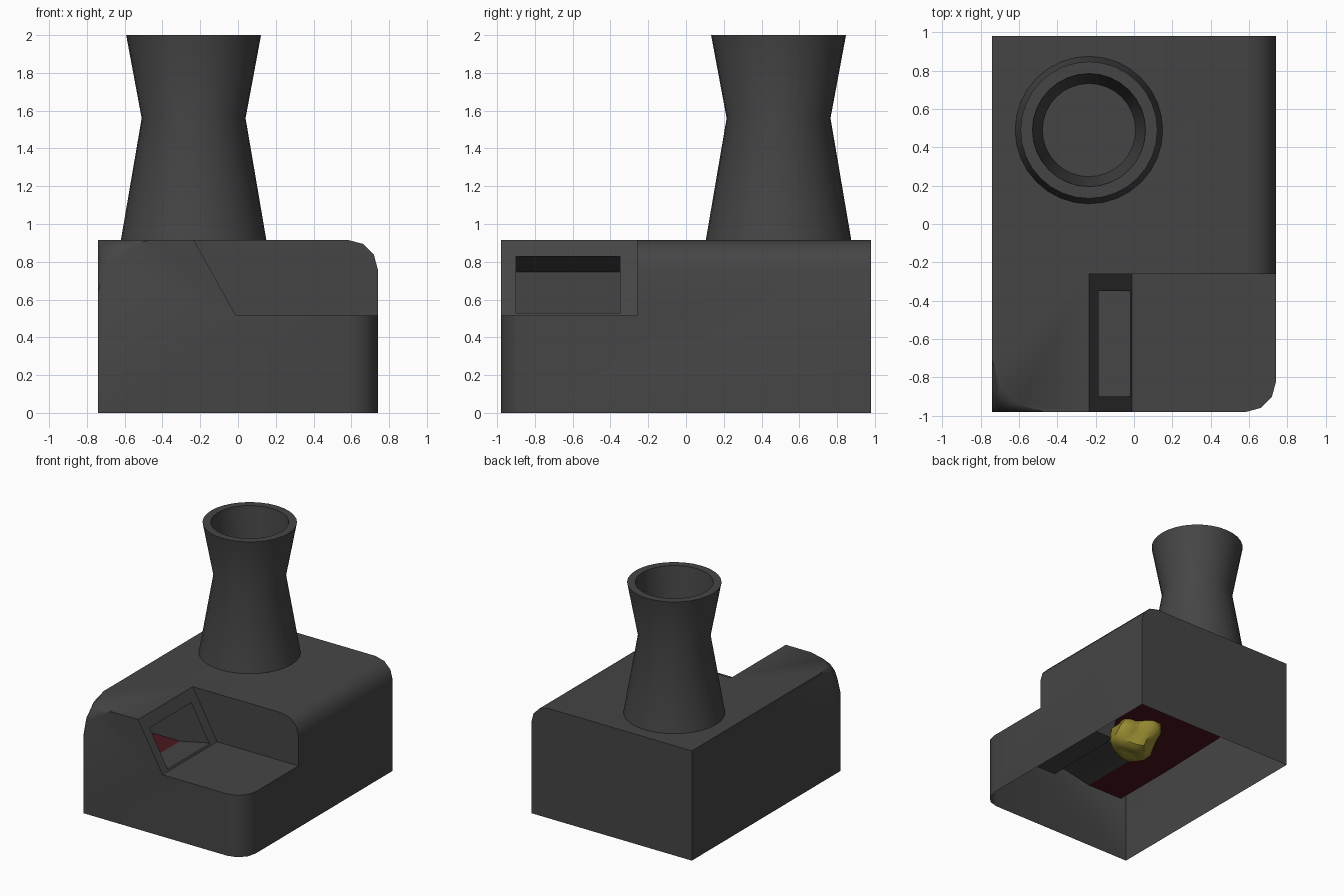
import bpy, bmesh, math
from mathutils import Vector, noise

if "Cube" in bpy.data.objects:
    bpy.data.objects.remove(bpy.data.objects["Cube"])


def material(name, rgb):
    m = bpy.data.materials.new(name)
    m.diffuse_color = (*rgb, 1)
    m.use_nodes = True
    m.node_tree.nodes["Principled BSDF"].inputs["Base Color"].default_value = m.diffuse_color
    return m


def finish(name, bm, mat=None, smooth=True):
    mesh = bpy.data.meshes.new(name)
    bm.to_mesh(mesh)
    bm.free()
    ob = bpy.data.objects.new(name, mesh)
    bpy.context.collection.objects.link(ob)
    if mat:
        mesh.materials.append(mat)
    bpy.ops.object.select_all(action='DESELECT')
    ob.select_set(True)
    bpy.context.view_layer.objects.active = ob
    if smooth:
        bpy.ops.object.shade_smooth_by_angle(angle=math.radians(35))
    return ob


def prism(name, profile, y0, y1):
    """Extrude an x-z profile along y."""
    bm = bmesh.new()
    f = bm.faces.new([bm.verts.new((x, y0, z)) for x, z in profile])
    ext = bmesh.ops.extrude_face_region(bm, geom=[f])
    for v in ext['geom']:
        if isinstance(v, bmesh.types.BMVert):
            v.co.y = y1
    bmesh.ops.recalc_face_normals(bm, faces=bm.faces)
    return finish(name, bm, smooth=False)


def cut(ob, cutter):
    bpy.context.view_layer.objects.active = ob
    mod = ob.modifiers.new("cut", 'BOOLEAN')
    mod.operation = 'DIFFERENCE'
    mod.solver = 'EXACT'
    mod.object = cutter
    bpy.ops.object.modifier_apply(modifier=mod.name)
    bpy.data.objects.remove(cutter)


stone = material("dark_stone", (0.06, 0.06, 0.06))
ember = material("ember_red", (0.07, 0.008, 0.012))
gold = material("flame_yellow", (0.3, 0.25, 0.03))
X, Y, H, BED = 0.74, 0.98, 0.915, 0.48

# Body block: rounded right edges and one rounded front left top corner
bm = bmesh.new()
bmesh.ops.create_cube(bm, size=1)
for v in bm.verts:
    v.co = (v.co.x * 2 * X, v.co.y * 2 * Y, (v.co.z + 0.5) * H)
corner = [v for v in bm.verts if v.co.x < 0 and v.co.y < 0 and v.co.z > 0.1]
bmesh.ops.bevel(bm, geom=corner, offset=0.27, segments=3, profile=0.5,
                affect='VERTICES', offset_type='OFFSET')
edges = [e for e in bm.edges if all(v.co.x > 0.7 for v in e.verts)
         and (all(v.co.z > 0.9 for v in e.verts)
              or all(v.co.y < -0.9 for v in e.verts))]
edges = [e for e in edges if (e.verts[0].co - e.verts[1].co).length > 0.5]
bmesh.ops.bevel(bm, geom=edges, offset=0.155, segments=3, profile=0.5,
                affect='EDGES', offset_type='OFFSET')
body = finish("body", bm, stone, smooth=False)

# Work ledge and fire chamber cut out of the block
cut(body, prism("ledge_cutter", [(-0.01, 0.515), (1.2, 0.515), (1.2, 1.2),
                                 (-0.394, 1.2)], -1.3, -0.26))
cut(body, prism("chamber_cutter", [(0.1, 0.53), (-0.05, 0.53), (-0.29, BED),
                                   (-0.62, BED), (-0.62, 0.745),
                                   (-0.18, 0.83), (0.1, 0.83)], -0.9, -0.35))

# Open the underside and the chamber floor
bm = bmesh.new()
bm.from_mesh(body.data)
gone = []
for f in bm.faces:
    z = f.calc_center_median().z
    if abs(f.normal.z) > 0.99 and (z < 0.01 or abs(z - BED) < 0.01):
        gone.append(f)
bmesh.ops.delete(bm, geom=gone, context='FACES')
bm.to_mesh(body.data)
bm.free()
bpy.ops.object.select_all(action='DESELECT')
body.select_set(True)
bpy.context.view_layer.objects.active = body
bpy.ops.object.shade_smooth_by_angle(angle=math.radians(35))

# Chimney: waisted tube with a thick rim and tapering bore
N = 32
bm = bmesh.new()
rings = []
for r, z in [(0.385, H), (0.275, 1.56), (0.357, 2.0), (0.295, 2.0), (0.243, 1.56)]:
    rings.append([bm.verts.new((-0.235 + r * math.cos(2 * math.pi * i / N),
                                0.49 + r * math.sin(2 * math.pi * i / N), z))
                  for i in range(N)])
for a, b in zip(rings, rings[1:]):
    for i in range(N):
        j = (i + 1) % N
        bm.faces.new((a[i], a[j], b[j], b[i]))
bm.faces.new(rings[-1])
finish("chimney", bm, stone)

# Ember bed under the fire chamber, spreading towards the back
bm = bmesh.new()
outline = [(-0.62, -0.9), (-0.29, -0.9), (-0.29, -0.35), (0.05, -0.2),
           (0.3, 0.15), (0.25, 0.5), (-0.35, 0.6), (-0.6, 0.33), (-0.62, -0.35)]
bm.faces.new([bm.verts.new((x, y, BED)) for x, y in outline])
finish("ember_bed", bm, ember, smooth=False)

# Lumpy flame core hanging below the bed
bm = bmesh.new()
bmesh.ops.create_icosphere(bm, subdivisions=3, radius=0.19)
for v in bm.verts:
    v.co *= 1 + 0.35 * noise.noise(v.co * 7 + Vector((3, 1, 5)))
    v.co += Vector((0, 0, 0.41))
finish("flame_core", bm, gold)
